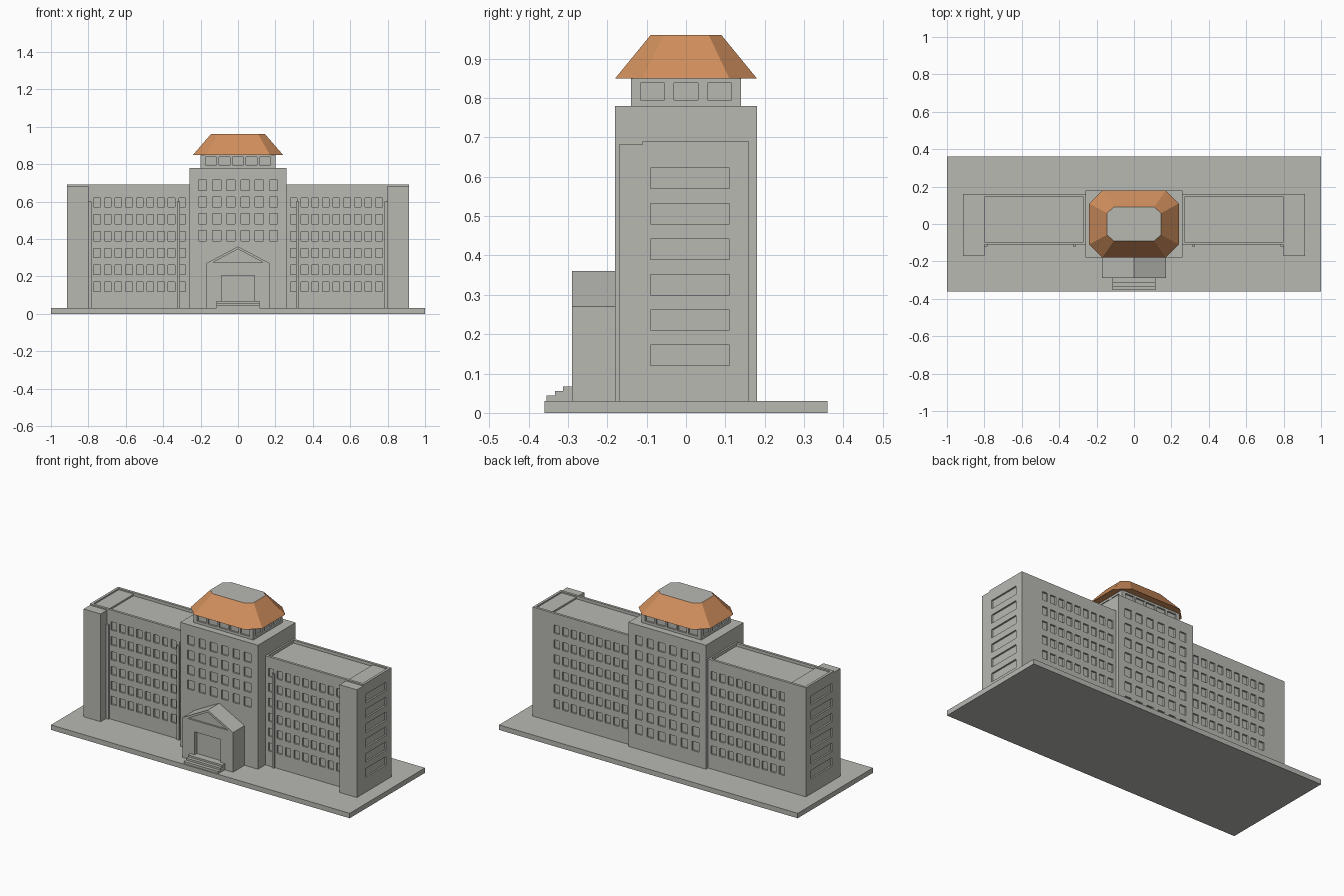
import bpy, bmesh

if "Cube" in bpy.data.objects:
    bpy.data.objects.remove(bpy.data.objects["Cube"])


def material(name, color):
    m = bpy.data.materials.new(name)
    m.diffuse_color = (*color, 1)
    m.use_nodes = True
    m.node_tree.nodes["Principled BSDF"].inputs["Base Color"].default_value = m.diffuse_color
    return m


STONE = material("grey stone", (0.48, 0.485, 0.45))
TILE = material("orange roof tile", (0.64, 0.275, 0.11))


def finish(name, bm, mats=(STONE,)):
    bmesh.ops.recalc_face_normals(bm, faces=bm.faces)
    me = bpy.data.meshes.new(name)
    bm.to_mesh(me)
    bm.free()
    for m in mats:
        me.materials.append(m)
    ob = bpy.data.objects.new(name, me)
    bpy.context.collection.objects.link(ob)
    return ob


def add_prism(bm, lower, upper):
    a = [bm.verts.new(p) for p in lower]
    b = [bm.verts.new(p) for p in upper]
    n = len(a)
    bm.faces.new(a)
    bm.faces.new(b)
    for i in range(n):
        bm.faces.new((a[i], a[(i + 1) % n], b[(i + 1) % n], b[i]))


def add_box(bm, x, y, z):
    ring = ((x[0], y[0]), (x[1], y[0]), (x[1], y[1]), (x[0], y[1]))
    add_prism(bm, [(*p, z[0]) for p in ring], [(*p, z[1]) for p in ring])


def box(name, x, y, z):
    bm = bmesh.new()
    add_box(bm, x, y, z)
    return finish(name, bm)


def carve(ob, cutter_bm):
    cutter = finish("cutter", cutter_bm)
    cutter.hide_render = True
    mod = ob.modifiers.new("recesses", 'BOOLEAN')
    mod.operation = 'DIFFERENCE'
    mod.solver = 'EXACT'
    mod.object = cutter
    bpy.context.view_layer.update()
    dg = bpy.context.evaluated_depsgraph_get()
    me = bpy.data.meshes.new_from_object(ob.evaluated_get(dg))
    ob.modifiers.clear()
    ob.data = me
    bpy.data.objects.remove(cutter)


def span(s, a, b):
    return tuple(sorted((s * a, s * b)))


D = 0.01  # recess depth
ROWS = [0.12 + 0.09 * i for i in range(7)]

# Ground slab
box("base_slab", (-1, 1), (-0.36, 0.36), (0, 0.03))

# Wings with parapet, recessed windows, corner blocks and fins
for s, side in ((-1, "left"), (1, "right")):
    wing = box(side + "_wing", span(s, 0.25, 0.915), (-0.11, 0.16), (0.03, 0.69))
    cut = bmesh.new()
    add_box(cut, span(s, 0.27, 0.90), (-0.095, 0.145), (0.672, 0.75))
    for z in ROWS[:6]:
        for c in range(9):
            x = span(s, 0.28 + 0.057 * c, 0.316 + 0.057 * c)
            add_box(cut, x, (-0.2, -0.11 + D), (z, z + 0.05))
            add_box(cut, x, (0.16 - D, 0.25), (z, z + 0.05))
        add_box(cut, span(s, 0.915 - D, 1), (-0.09, 0.11), (z, z + 0.052))
    carve(wing, cut)
    box(side + "_corner_block", span(s, 0.80, 0.915), (-0.17, -0.11), (0.03, 0.682))
    box(side + "_roof_step", span(s, 0.80, 0.90), (-0.095, 0.145), (0.67, 0.682))
    box(side + "_inner_fin", span(s, 0.31, 0.326), (-0.12, -0.11), (0.03, 0.60))
    box(side + "_outer_fin", span(s, 0.784, 0.80), (-0.12, -0.11), (0.03, 0.60))

# Central tower
tower = box("central_tower", (-0.26, 0.26), (-0.18, 0.18), (0.03, 0.78))
cut = bmesh.new()
for i, z in enumerate(ROWS):
    for c in range(6):
        x0 = -0.2125 + 0.076 * c
        if i > 2:
            add_box(cut, (x0, x0 + 0.045), (-0.3, -0.18 + D), (z, z + 0.055))
        add_box(cut, (x0, x0 + 0.045), (0.18 - D, 0.3), (z, z + 0.055))
carve(tower, cut)

# Lantern storey below the roof
lantern = box("lantern", (-0.20, 0.20), (-0.14, 0.14), (0.78, 0.85))
cut = bmesh.new()
for s in (-1, 1):
    for c in range(5):
        x0 = -0.175 + 0.0725 * c
        add_box(cut, (x0, x0 + 0.06), span(s, 0.14 - D, 0.2), (0.795, 0.838))
    for c in range(3):
        y0 = -0.115 + 0.085 * c
        add_box(cut, span(s, 0.20 - D, 0.3), (y0, y0 + 0.06), (0.795, 0.838))
carve(lantern, cut)


# Chamfered hipped roof with a flat stone top
def octagon(x, y, cx, cy, z):
    return [(x, -cy, z), (x, cy, z), (cx, y, z), (-cx, y, z),
            (-x, cy, z), (-x, -cy, z), (-cx, -y, z), (cx, -y, z)]


bm = bmesh.new()
add_prism(bm, octagon(0.24, 0.18, 0.17, 0.11, 0.85), octagon(0.145, 0.09, 0.108, 0.058, 0.96))
roof = finish("hipped_roof", bm, (TILE, STONE))
for f in roof.data.polygons:
    f.material_index = 1 if f.normal.z > 0.9 else 0

# Gabled porch with recessed doorway and pediment
gable = ((-0.17, 0.03), (0.17, 0.03), (0.17, 0.27), (0, 0.36), (-0.17, 0.27))
bm = bmesh.new()
add_prism(bm, [(x, -0.29, z) for x, z in gable], [(x, -0.18, z) for x, z in gable])
porch = finish("porch", bm)
cut = bmesh.new()
add_box(cut, (-0.087, 0.087), (-0.35, -0.27), (0.067, 0.205))
tri = ((-0.135, 0.274), (0.135, 0.274), (0, 0.346))
add_prism(cut, [(x, -0.35, z) for x, z in tri], [(x, -0.28, z) for x, z in tri])
carve(porch, cut)

# Entrance steps
for i, (y, z) in enumerate(((-0.354, 0.044), (-0.333, 0.056), (-0.313, 0.067))):
    y_back = (-0.333, -0.313, -0.29)[i]
    box(f"step_{i + 1}", (-0.115, 0.115), (y, y_back), (0.03, z))
